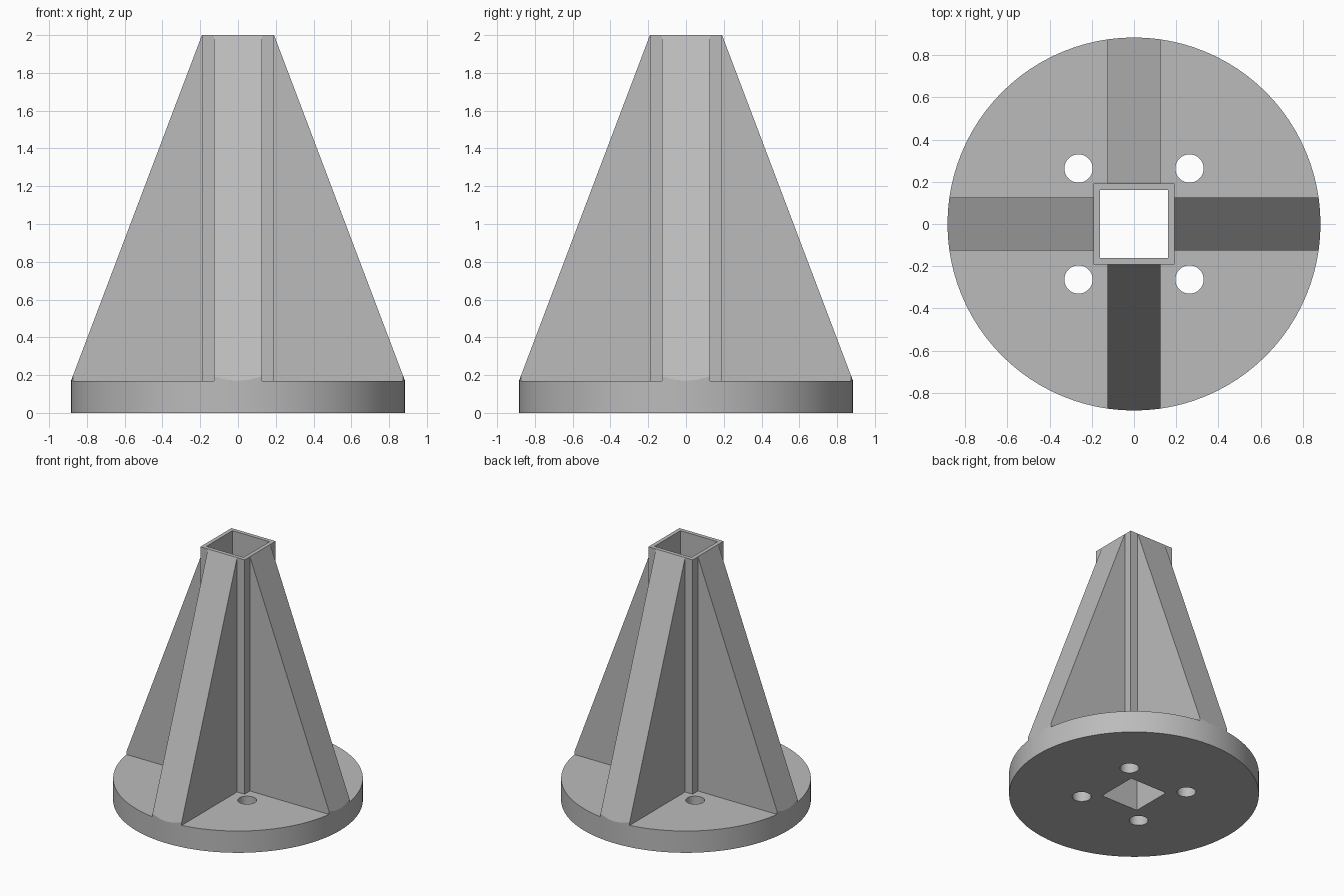
import bpy, bmesh, math
from mathutils import Matrix

if "Cube" in bpy.data.objects:
    bpy.data.objects.remove(bpy.data.objects["Cube"])

R, BASE_H, TOP = 0.884, 0.17, 2.0
TUBE, BORE, RIB = 0.191, 0.16, 0.126

grey = bpy.data.materials.new("grey")
grey.diffuse_color = (0.5, 0.5, 0.5, 1)
grey.use_nodes = True
grey.node_tree.nodes["Principled BSDF"].inputs["Base Color"].default_value = grey.diffuse_color


def make(name, bm, helper=False):
    bmesh.ops.recalc_face_normals(bm, faces=bm.faces)
    mesh = bpy.data.meshes.new(name)
    bm.to_mesh(mesh)
    bm.free()
    mesh.materials.append(grey)
    ob = bpy.data.objects.new(name, mesh)
    bpy.context.collection.objects.link(ob)
    ob.hide_render = helper
    ob.hide_viewport = False
    return ob


def cylinder(name, r, z0, z1, x=0, y=0, seg=96, helper=False):
    bm = bmesh.new()
    bmesh.ops.create_cone(bm, cap_ends=True, segments=seg, radius1=r, radius2=r, depth=z1 - z0,
                          matrix=Matrix.Translation((x, y, (z0 + z1) / 2)))
    return make(name, bm, helper)


def box(name, half, z0, z1, helper=False):
    bm = bmesh.new()
    bmesh.ops.create_cube(bm, size=1, matrix=Matrix.Translation((0, 0, (z0 + z1) / 2))
                          @ Matrix.Diagonal((2 * half, 2 * half, z1 - z0, 1)))
    return make(name, bm, helper)


def boolean(ob, cutter, op):
    mod = ob.modifiers.new(op.lower(), 'BOOLEAN')
    mod.operation, mod.object, mod.solver = op, cutter, 'EXACT'


def apply(ob):
    bpy.context.view_layer.objects.active = ob
    for mod in list(ob.modifiers):
        bpy.ops.object.modifier_apply(modifier=mod.name)


# Cutters: square bore and rim outline
bore = box("bore_cutter", BORE, -0.2, 2.2, True)
rim = cylinder("rim_cutter", R, -0.2, 2.2, seg=96, helper=True)
helpers = [bore, rim]

# Round base with bore and four bolt holes
base = cylinder("base_disc", R, 0, BASE_H)
boolean(base, bore, 'DIFFERENCE')
for sx in (-1, 1):
    for sy in (-1, 1):
        hole = cylinder("bolt_hole_cutter", 0.067, -0.1, 0.3, 0.263 * sx, 0.263 * sy, 40, True)
        boolean(base, hole, 'DIFFERENCE')
        helpers.append(hole)
apply(base)

# Square tube
tube = box("square_tube", TUBE, BASE_H, TOP)
boolean(tube, bore, 'DIFFERENCE')
apply(tube)

# Four tapering ribs, their feet trimmed to the round rim
profile = [(TUBE, BASE_H), (R, BASE_H), (TUBE, TOP)]
for i in range(4):
    bm = bmesh.new()
    face = bm.faces.new([bm.verts.new((x, -RIB, z)) for x, z in profile])
    out = bmesh.ops.extrude_face_region(bm, geom=[face])
    moved = [v for v in out["geom"] if isinstance(v, bmesh.types.BMVert)]
    bmesh.ops.translate(bm, vec=(0, 2 * RIB, 0), verts=moved)
    bmesh.ops.rotate(bm, verts=bm.verts, matrix=Matrix.Rotation(i * math.pi / 2, 3, 'Z'))
    rib = make("rib", bm)
    boolean(rib, rim, 'INTERSECT')
    apply(rib)

for ob in helpers:
    bpy.data.objects.remove(ob)

# Smooth the round walls, keep hard edges
bpy.ops.object.select_all(action='DESELECT')
base.select_set(True)
bpy.context.view_layer.objects.active = base
bpy.ops.object.shade_smooth_by_angle(angle=math.radians(30))
